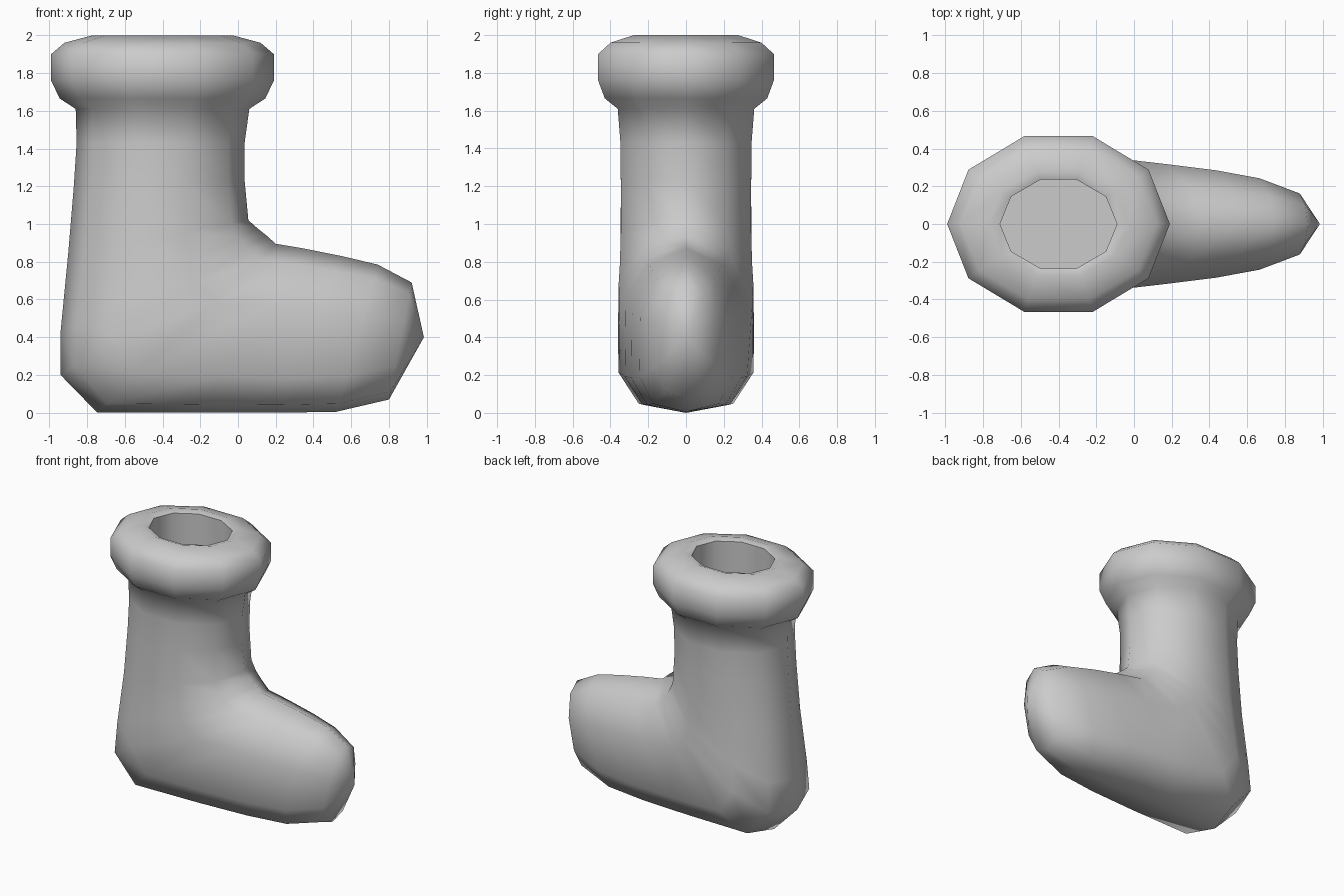
import bpy, bmesh
from math import cos, sin, tau
from mathutils import Vector

SIDES = 10

cube = bpy.data.objects.get("Cube")
if cube:
    bpy.data.objects.remove(cube)

grey = bpy.data.materials.new("plain grey")
grey.use_nodes = True
colour = (0.6, 0.6, 0.6, 1)
grey.diffuse_color = colour
grey.node_tree.nodes["Principled BSDF"].inputs["Base Color"].default_value = colour


def section(inner, outer, width, box=0.0):
    """Ring through two side points; box flattens its outer (sole) half."""
    a, b = Vector((inner[0], 0, inner[1])), Vector((outer[0], 0, outer[1]))
    ring = []
    for k in range(SIDES):
        c, s = cos(tau * k / SIDES), sin(tau * k / SIDES)
        if c < 0:
            c = -abs(c) ** (1 - 0.5 * box)
            s = (1 if s > 0 else -1) * abs(s) ** (1 - 0.3 * box)
        p = (a + b) / 2 + (a - b) / 2 * c
        p.y = width * s
        ring.append(p)
    return ring


def level(z, rx, ry):
    """Horizontal ring of the cuff."""
    return section((-0.4 + rx, z), (-0.4 - rx, z), ry)


# Hole wall, then the rolled cuff from its rim down
rings = [level(*r) for r in (
    (1.6, 0.31, 0.247), (1.985, 0.31, 0.247), (2.0, 0.37, 0.29),
    (1.96, 0.52, 0.42), (1.9, 0.59, 0.489), (1.76, 0.59, 0.489),
    (1.665, 0.545, 0.452))]

# Leg, turning around the heel, then the foot to the toe
rings += [section(*r) for r in (
    ((0.06, 1.61), (-0.86, 1.61), 0.38),
    ((0.035, 1.43), (-0.855, 1.43), 0.365),
    ((0.035, 1.23), (-0.87, 1.2), 0.363),
    ((0.055, 1.02), (-0.9, 0.84), 0.363, 0.1),
    ((0.1, 0.98), (-0.94, 0.43), 0.368, 0.4),
    ((0.15, 0.94), (-0.94, 0.2), 0.375, 0.7),
    ((0.2, 0.895), (-0.745, 0.0), 0.37, 0.9),
    ((0.35, 0.87), (-0.2, 0.0), 0.335, 1),
    ((0.55, 0.83), (0.2, 0.0), 0.3, 1),
    ((0.74, 0.785), (0.52, 0.005), 0.255, 0.9),
    ((0.92, 0.69), (0.8, 0.07), 0.17, 0.6))]

bm = bmesh.new()
loops = [[bm.verts.new(p) for p in ring] for ring in rings]
hole_floor = bm.faces.new(loops[0])
for upper, lower in zip(loops, loops[1:]):
    for k in range(SIDES):
        n = (k + 1) % SIDES
        bm.faces.new((upper[k], upper[n], lower[n], lower[k]))

# Toe tip
tip = bm.verts.new((0.985, 0, 0.4))
for k in range(SIDES):
    bm.faces.new((loops[-1][k], loops[-1][(k + 1) % SIDES], tip))

bmesh.ops.recalc_face_normals(bm, faces=bm.faces)
for face in bm.faces:
    face.smooth = True

# Crisp edges at the hole's rim and floor
for loop in loops[:2]:
    for k in range(SIDES):
        bm.edges.get((loop[k], loop[(k + 1) % SIDES])).smooth = False

mesh = bpy.data.meshes.new("boot")
bm.to_mesh(mesh)
bm.free()
mesh.materials.append(grey)
boot = bpy.data.objects.new("boot", mesh)
bpy.context.collection.objects.link(boot)
